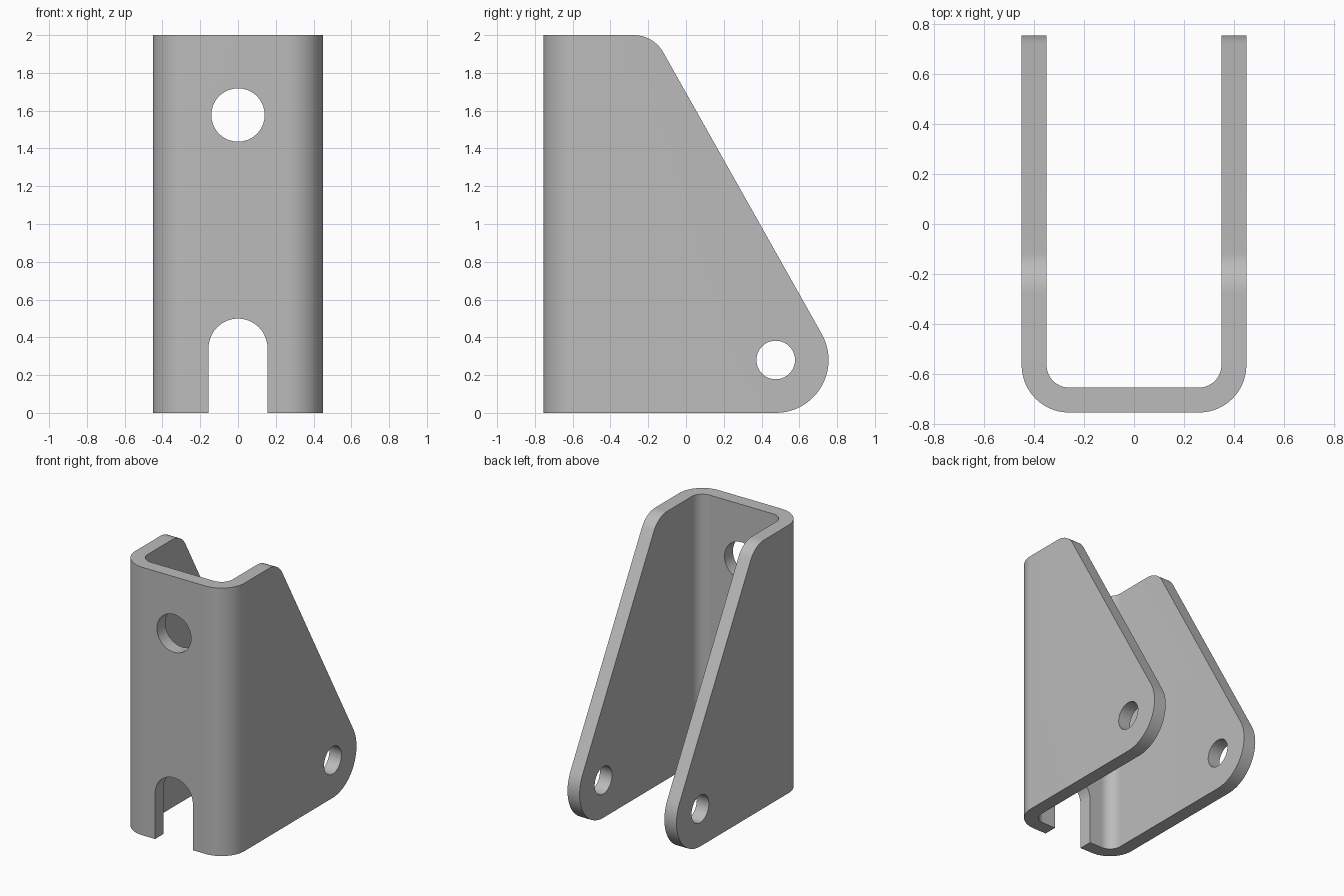
import bpy, bmesh
from math import cos, sin, radians, pi
from mathutils import Vector

if "Cube" in bpy.data.objects:
    bpy.data.objects.remove(bpy.data.objects["Cube"])

WIDTH, DEPTH, HEIGHT, WALL = 0.45, 0.755, 2.0, 0.1
BEND = 0.19
SIDE_AXES = (Vector((0, 1, 0)), Vector((0, 0, 1)), Vector((1, 0, 0)))
FRONT_AXES = (Vector((1, 0, 0)), Vector((0, 0, 1)), Vector((0, 1, 0)))
PLAN_AXES = (Vector((1, 0, 0)), Vector((0, 1, 0)), Vector((0, 0, 1)))


def arc(u, v, radius, start, end, steps=20):
    angles = [radians(start + (end - start) * i / steps) for i in range(steps + 1)]
    return [(u + radius * cos(a), v + radius * sin(a)) for a in angles]


def circle(u, v, radius):
    return arc(u, v, radius, 0, 360, 64)[:-1]


def prism(name, outline, axes, low, high):
    """Extrude a flat outline along the third axis."""
    u, v, w = axes
    bm = bmesh.new()
    face = bm.faces.new([bm.verts.new(u * a + v * b + w * low) for a, b in outline])
    result = bmesh.ops.extrude_face_region(bm, geom=[face])
    moved = [g for g in result["geom"] if isinstance(g, bmesh.types.BMVert)]
    bmesh.ops.translate(bm, verts=moved, vec=w * (high - low))
    bmesh.ops.recalc_face_normals(bm, faces=bm.faces)
    mesh = bpy.data.meshes.new(name)
    bm.to_mesh(mesh)
    bm.free()
    obj = bpy.data.objects.new(name, mesh)
    bpy.context.collection.objects.link(obj)
    return obj


def cut(target, cutter, operation):
    cutter.hide_render = True
    mod = target.modifiers.new(cutter.name, "BOOLEAN")
    mod.operation, mod.object, mod.solver = operation, cutter, "EXACT"
    bpy.context.view_layer.objects.active = target
    bpy.ops.object.modifier_apply(modifier=mod.name)
    bpy.data.objects.remove(cutter)


# Bent channel: half of the plan outline, then its mirror image
cx, cy = WIDTH - BEND, -DEPTH + BEND
outer = arc(cx, cy, BEND, 270, 360) + [(WIDTH, DEPTH)]
inner = [(WIDTH - WALL, DEPTH)] + arc(cx, cy, BEND - WALL, 360, 270)
half = outer + inner
plan = half + [(-x, y) for x, y in reversed(half)]
bracket = prism("bracket", plan, PLAN_AXES, 0, HEIGHT)

# Side silhouette: rounded lug, sloping edge, rounded upper corner
slope = 29.4
silhouette = ([(-1, -0.1), (-1, HEIGHT + 0.1), (-0.277, HEIGHT + 0.1)]
              + arc(-0.277, 1.82, 0.18, 90, slope)
              + arc(0.475, 0.28, 0.28, slope, -90) + [(0.475, -0.1)])
cut(bracket, prism("side_silhouette", silhouette, SIDE_AXES, -1, 1), "INTERSECT")

# Pivot hole through both side plates
cut(bracket, prism("pivot_hole", circle(0.475, 0.28, 0.102), SIDE_AXES, -1, 1), "DIFFERENCE")

# Round hole and open slot in the front plate
cut(bracket, prism("front_hole", circle(0, 1.577, 0.141), FRONT_AXES, -1, 0), "DIFFERENCE")
slot = [(-0.156, -0.1), (0.156, -0.1)] + arc(0, 0.343, 0.156, 0, 180, 32)
cut(bracket, prism("front_slot", slot, FRONT_AXES, -1, 0), "DIFFERENCE")

# Plain grey metal
grey = bpy.data.materials.new("grey_metal")
grey.use_nodes = True
colour = (0.5, 0.5, 0.5, 1)
grey.diffuse_color = colour
grey.node_tree.nodes["Principled BSDF"].inputs["Base Color"].default_value = colour
bracket.data.materials.clear()
bracket.data.materials.append(grey)

bpy.ops.object.select_all(action="DESELECT")
bracket.select_set(True)
bpy.context.view_layer.objects.active = bracket
bpy.ops.object.shade_smooth_by_angle(angle=radians(30))
